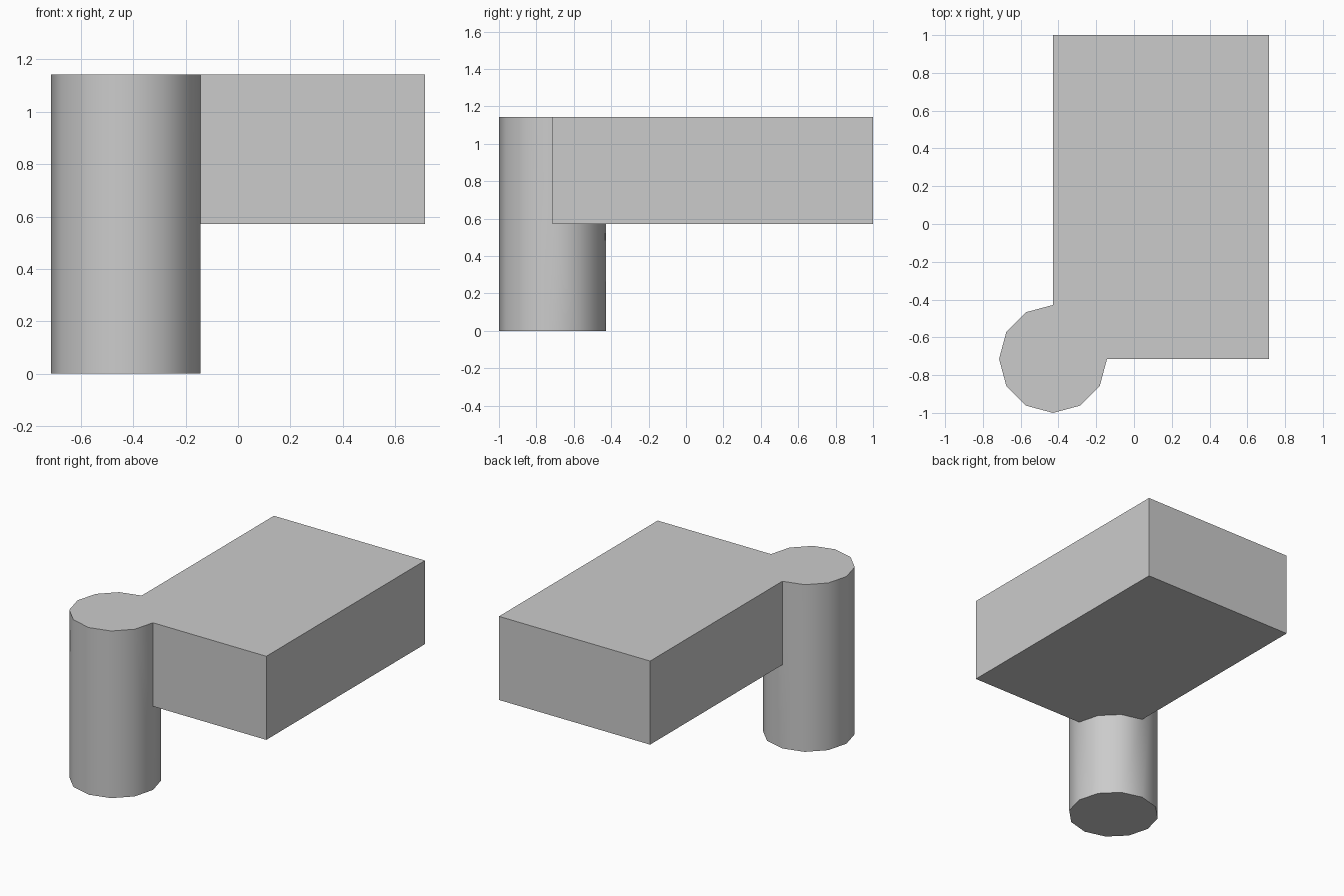
import bpy
import math

cube = bpy.data.objects.get("Cube")
if cube:
    bpy.data.objects.remove(cube, do_unlink=True)

U = 2 / 7  # design unit: the body is 7 units long overall

# Single plain grey
grey = bpy.data.materials.new("light_grey")
grey.use_nodes = True
colour = (0.6, 0.6, 0.6, 1)
grey.diffuse_color = colour
grey.node_tree.nodes["Principled BSDF"].inputs["Base Color"].default_value = colour

# Post: twelve-sided column standing on the ground, centred on the slab corner
bpy.ops.mesh.primitive_cylinder_add(
    vertices=12, radius=U, depth=4 * U, location=(-1.5 * U, -2.5 * U, 2 * U))
post = bpy.context.object
post.name = "post"
post.data.materials.append(grey)

# Slab: upper half of the height, flush with the top of the post
bpy.ops.mesh.primitive_cube_add(size=1, location=(0.5 * U, 0.5 * U, 3 * U))
slab = bpy.context.object
slab.name = "slab_with_post"
slab.scale = (4 * U, 6 * U, 2 * U)
bpy.ops.object.transform_apply(location=False, rotation=False, scale=True)
slab.data.materials.append(grey)

# Fuse the two into one solid
union = slab.modifiers.new("union", 'BOOLEAN')
union.operation = 'UNION'
union.solver = 'EXACT'
union.object = post
bpy.ops.object.modifier_apply(modifier=union.name)
bpy.data.objects.remove(post, do_unlink=True)

# Round shading on the post, crisp edges elsewhere
bpy.ops.object.shade_smooth_by_angle(angle=math.radians(35))
